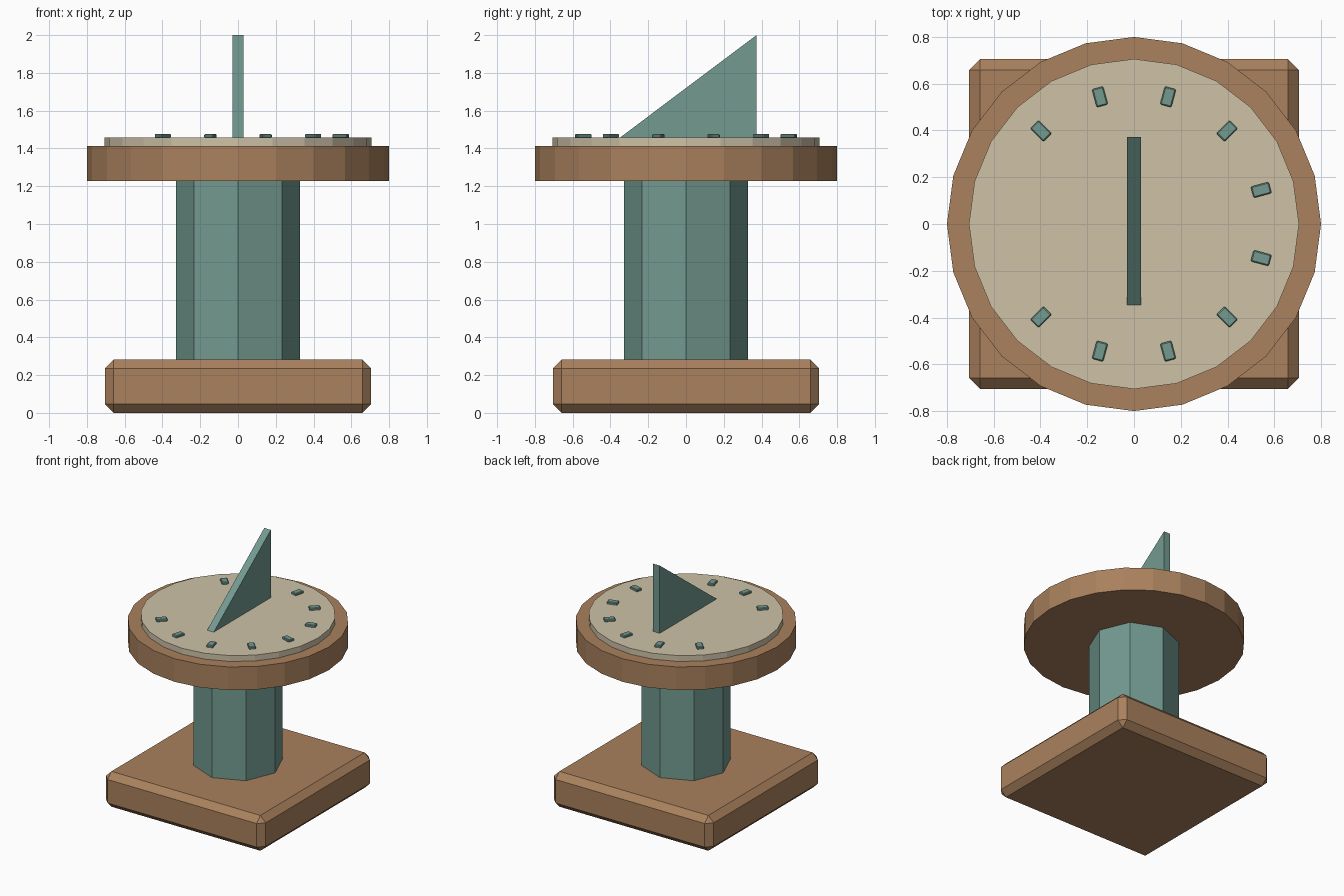
import bpy, bmesh, math
from mathutils import Matrix, Vector

if "Cube" in bpy.data.objects:
    bpy.data.objects.remove(bpy.data.objects["Cube"])


def material(name, rgb):
    m = bpy.data.materials.new(name)
    m.diffuse_color = (*rgb, 1)
    m.use_nodes = True
    m.node_tree.nodes["Principled BSDF"].inputs["Base Color"].default_value = m.diffuse_color
    return m


WOOD = material("wood", (0.40, 0.22, 0.11))
TEAL = material("teal", (0.17, 0.32, 0.28))
CREAM = material("cream", (0.62, 0.54, 0.39))


def finish(name, bm, mat):
    bmesh.ops.recalc_face_normals(bm, faces=bm.faces)
    me = bpy.data.meshes.new(name)
    bm.to_mesh(me)
    bm.free()
    me.materials.append(mat)
    ob = bpy.data.objects.new(name, me)
    bpy.context.collection.objects.link(ob)
    return ob


def box(name, size, loc, mat, bevel, turn=0):
    bm = bmesh.new()
    bmesh.ops.create_cube(bm, size=1)
    bmesh.ops.scale(bm, vec=size, verts=bm.verts)
    bmesh.ops.bevel(bm, geom=bm.edges[:], offset=bevel, segments=1,
                    affect='EDGES', profile=0.5)
    ob = finish(name, bm, mat)
    ob.location = loc
    ob.rotation_euler.z = turn
    return ob


def prism(name, sides, radius, z0, z1, mat):
    bm = bmesh.new()
    bmesh.ops.create_cone(bm, cap_ends=True, segments=sides, radius1=radius,
                          radius2=radius, depth=z1 - z0,
                          matrix=Matrix.Translation((0, 0, (z0 + z1) / 2)))
    return finish(name, bm, mat)


# Chamfered square plinth, octagonal column and round table
box("base", (1.41, 1.41, 0.282), (0, 0, 0.141), WOOD, 0.047)
prism("column", 8, 0.328, 0.28, 1.23, TEAL)
prism("table_rim", 24, 0.8, 1.227, 1.412, WOOD)
prism("dial_plate", 24, 0.706, 1.41, 1.459, CREAM)

# Triangular gnomon, extruded across x
bm = bmesh.new()
profile = [(-0.35, 1.457), (0.373, 1.457), (0.373, 2.0)]
face = bm.faces.new([bm.verts.new((-0.029, y, z)) for y, z in profile])
ext = bmesh.ops.extrude_face_region(bm, geom=[face], use_keep_orig=True)
bmesh.ops.translate(bm, vec=Vector((0.058, 0, 0)),
                    verts=[g for g in ext["geom"] if isinstance(g, bmesh.types.BMVert)])
finish("gnomon", bm, TEAL)

# Ten hour markers, with a gap on the left side
for i in range(10):
    a = math.radians(-135 + 30 * i)
    box(f"hour_marker_{i + 1}", (0.08, 0.05, 0.022),
        (0.563 * math.cos(a), 0.563 * math.sin(a), 1.466), TEAL, 0.005, a)
